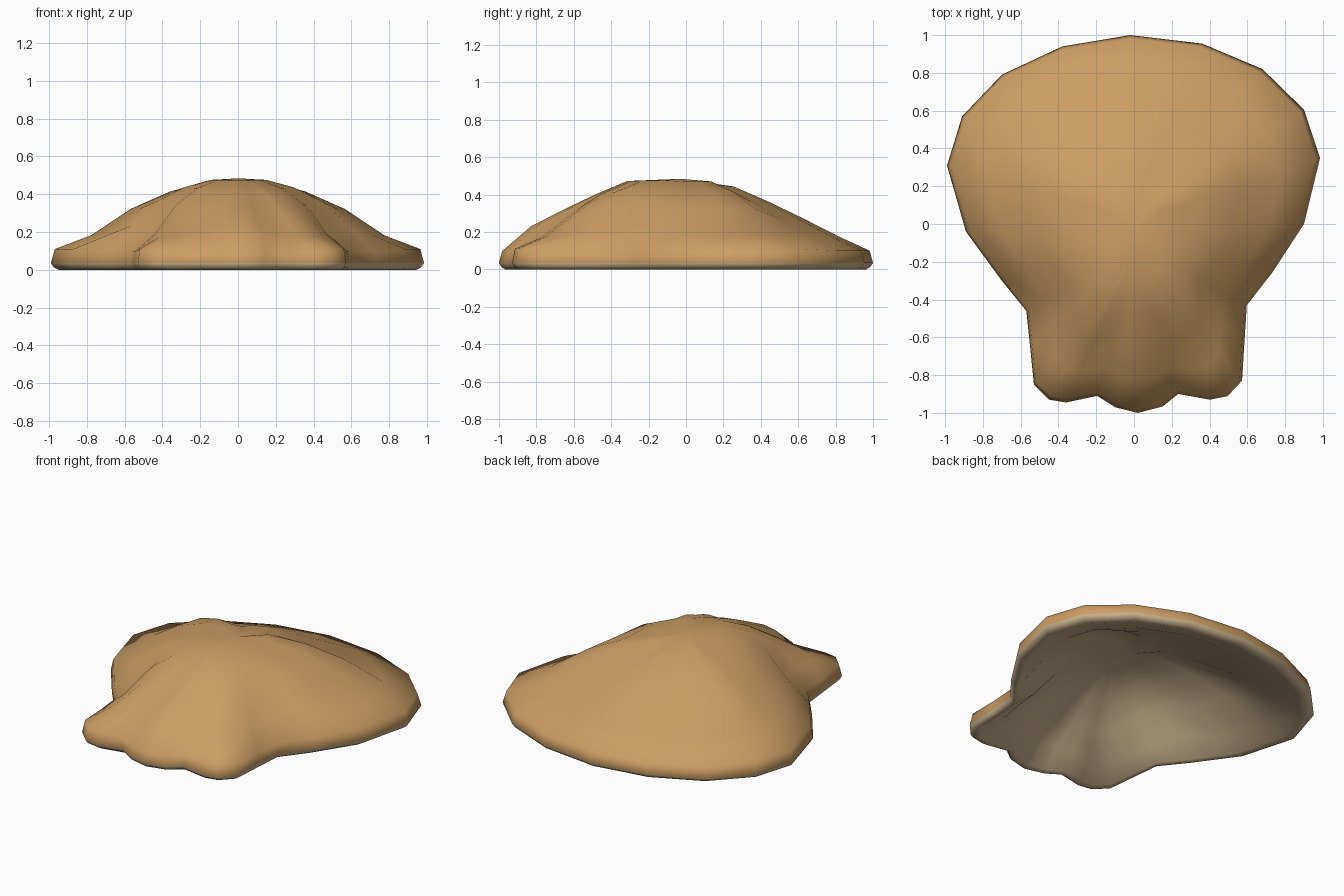
import bpy, bmesh, math

if "Cube" in bpy.data.objects:
    bpy.data.objects.remove(bpy.data.objects["Cube"])

# Outline seen from above, counter-clockwise from the front tip; letter = slope profile
OUTLINE = [
    (0.02, -1.0, 'F'), (0.15, -0.967, 'F'), (0.235, -0.90, 'N'), (0.40, -0.93, 'C'),
    (0.495, -0.912, 'C'), (0.572, -0.83, 'C'), (0.585, -0.62, 'W'), (0.597, -0.43, 'W'),
    (0.73, -0.26, 'D'), (0.90, 0.0, 'S'), (0.985, 0.35, 'S'), (0.90, 0.605, 'S'),
    (0.68, 0.82, 'B'), (0.36, 0.955, 'B'), (-0.02, 1.0, 'B'), (-0.38, 0.94, 'B'),
    (-0.70, 0.79, 'B'), (-0.91, 0.57, 'S'), (-0.99, 0.31, 'S'), (-0.89, -0.04, 'S'),
    (-0.70, -0.30, 'D'), (-0.57, -0.46, 'W'), (-0.55, -0.65, 'W'), (-0.53, -0.85, 'C'),
    (-0.45, -0.93, 'C'), (-0.36, -0.945, 'C'), (-0.195, -0.91, 'N'), (-0.10, -0.97, 'F')]

# Heights from rim (1) to crown plateau (0) for each kind of outline point
STEPS = [0.975, 0.75, 0.5, 0.25, 0.0]
HEIGHTS = {
    'F': [0.098, 0.23, 0.318, 0.40, 0.472],    # front tip ridge
    'N': [0.10, 0.20, 0.31, 0.402, 0.472],     # notch
    'C': [0.11, 0.172, 0.295, 0.405, 0.473],   # front corner lobe
    'W': [0.10, 0.19, 0.345, 0.432, 0.475],    # waist hollow
    'D': [0.10, 0.235, 0.365, 0.437, 0.476],   # shoulder
    'S': [0.11, 0.182, 0.322, 0.415, 0.47],    # sides
    'B': [0.10, 0.177, 0.272, 0.362, 0.443]}   # back
CENTRE_Y, CROWN_Z = -0.03, 0.484


def material(name, rgb):
    m = bpy.data.materials.new(name)
    m.diffuse_color = (*rgb, 1)
    m.use_nodes = True
    m.node_tree.nodes["Principled BSDF"].inputs["Base Color"].default_value = m.diffuse_color
    return m


bm = bmesh.new()


def ring(t, height):
    """Loop between the oval crown plateau (t = 0) and the outline (t = 1)."""
    out = []
    for x, y, k in OUTLINE:
        a = math.atan2(y - CENTRE_Y, x)
        cx, cy = 0.155 * math.cos(a), CENTRE_Y + 0.285 * math.sin(a)
        out.append(bm.verts.new((cx + (x - cx) * t, cy + (y - cy) * t, height(k))))
    return out


def bridge(a, b, mat):
    n = len(a)
    for i in range(n):
        j = (i + 1) % n
        bm.faces.new((a[i], a[j], b[j], b[i])).material_index = mat


def cap(a, z, mat):
    c = bm.verts.new((0, CENTRE_Y, z))
    for i in range(len(a)):
        bm.faces.new((a[i], a[(i + 1) % len(a)], c)).material_index = mat


# Outer dome
edge = ring(1.0, lambda k: 0.035)
last = edge
for i, t in enumerate(STEPS):
    nxt = ring(t, lambda k: HEIGHTS[k][i])
    bridge(last, nxt, 0)
    last = nxt
cap(last, CROWN_Z, 0)

# Rounded rim and hollow underside
last = edge
for t, z in ((0.98, 0.012), (0.95, 0.0), (0.91, 0.01)):
    nxt = ring(t, lambda k: z)
    bridge(last, nxt, 1)
    last = nxt
THICK = [0.10, 0.115, 0.115, 0.11, 0.105]
for i, t in list(enumerate(STEPS))[1:]:
    nxt = ring(t - 0.02, lambda k: HEIGHTS[k][i] - THICK[i])
    bridge(last, nxt, 1)
    last = nxt
cap(last, CROWN_Z - 0.105, 1)

bmesh.ops.recalc_face_normals(bm, faces=bm.faces)
for f in bm.faces:
    f.smooth = True
mesh = bpy.data.meshes.new("shell")
bm.to_mesh(mesh)
bm.free()
mesh.materials.append(material("tan shell", (0.60, 0.34, 0.125)))
mesh.materials.append(material("cream underside", (0.60, 0.46, 0.27)))
shell = bpy.data.objects.new("shell", mesh)
bpy.context.collection.objects.link(shell)
